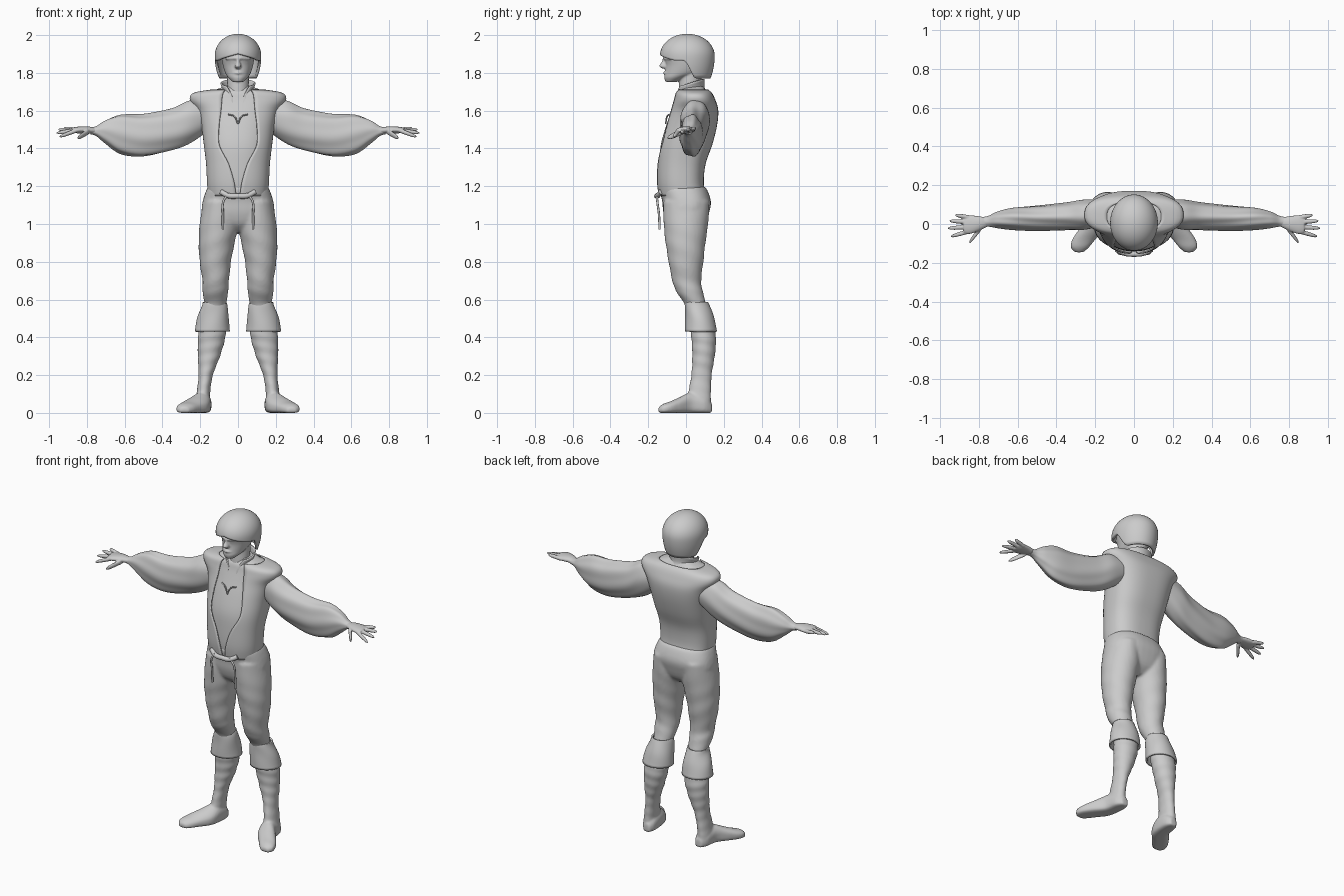
import bpy, bmesh
from math import sin, cos, pi, asin, copysign

if "Cube" in bpy.data.objects:
    bpy.data.objects.remove(bpy.data.objects["Cube"])

GREY = (0.6, 0.6, 0.6, 1)
clay = bpy.data.materials.new("plain grey")
clay.use_nodes = True
clay.diffuse_color = GREY
clay.node_tree.nodes["Principled BSDF"].inputs["Base Color"].default_value = GREY


def smooth_rows(rows, steps):
    """Catmull-Rom interpolation between section rows."""
    result = []
    for i in range(len(rows) - 1):
        before, a, b = rows[max(i - 1, 0)], rows[i], rows[i + 1]
        after = rows[min(i + 2, len(rows) - 1)]
        for k in range(steps):
            t = k / steps
            result.append([q + t * (r - p) / 2 + t * t * (p - 2.5 * q + 2 * r - s / 2)
                           + t ** 3 * (3 * q - p - 3 * r + s) / 2
                           for p, q, r, s in zip(before, a, b, after)])
    return result + [list(rows[-1])]


def loft(bm, axis, rows, front=1, back=1, fold=(0, 0, 0), is_open=False,
         tilt=0, sides=40, steps=4):
    """Skin sections: position on axis, then low and high bounds of the other two axes."""
    rows = smooth_rows(rows, steps)
    amp, count, twist = fold
    rings = []
    for i, row in enumerate(rows):
        s, a_low, a_high, b_low, b_high = row[:5]
        t = i / (len(rows) - 1)
        gap = 0
        if is_open:
            gap = asin(min(1, max(0, row[5] / a_high)) ** (1 / front))
        ring = []
        for k in range(sides + is_open):
            angle = -pi / 2 + gap + (2 * pi - 2 * gap) * k / sides
            power = back if sin(angle) > 0 else front
            size = 1 + amp * sin(count * angle + twist * t) * sin(pi * t)
            a, b = [(lo + hi) / 2 + (hi - lo) / 2 * size * copysign(abs(f) ** power, f)
                    for lo, hi, f in ((a_low, a_high, cos(angle)), (b_low, b_high, sin(angle)))]
            spot = {"x": (s, a, b), "y": (a, s, b), "z": (a, b, s + tilt * b)}[axis]
            ring.append(bm.verts.new(spot))
        rings.append(ring)
    for low, high in zip(rings, rings[1:]):
        for k in range(sides):
            n = (k + 1) % len(low)
            bm.faces.new((low[k], low[n], high[n], high[k]))
    if not is_open:
        bm.faces.new(rings[0][::-1])
        bm.faces.new(rings[-1])


def digit(bm, start, end, radius):
    """Tapered finger running along x."""
    rows = []
    for t, scale in ((0, 1), (0.5, 0.95), (0.85, 0.75), (1, 0.25)):
        x, y, z = [p + (q - p) * t for p, q in zip(start, end)]
        r = radius * scale
        rows.append((x, y - r, y + r, z - r, z + r))
    loft(bm, "x", rows, sides=12)


def finish(name, bm, mirror=False, voxel=0, thick=0, blur=4):
    bmesh.ops.recalc_face_normals(bm, faces=bm.faces)
    mesh = bpy.data.meshes.new(name)
    bm.to_mesh(mesh)
    bm.free()
    obj = bpy.data.objects.new(name, mesh)
    bpy.context.collection.objects.link(obj)
    mesh.materials.append(clay)
    if mirror:
        obj.modifiers.new("Mirror", "MIRROR").use_mirror_merge = False
    if thick:
        solid = obj.modifiers.new("Thickness", "SOLIDIFY")
        solid.thickness = thick
        solid.offset = 0
    if voxel:
        remesh = obj.modifiers.new("Blend", "REMESH")
        remesh.mode = "VOXEL"
        remesh.voxel_size = voxel
        remesh.use_smooth_shade = True
        soften = obj.modifiers.new("Soften", "SMOOTH")
        soften.iterations = blur
    bpy.ops.object.select_all(action="DESELECT")
    obj.select_set(True)
    bpy.context.view_layer.objects.active = obj
    bpy.ops.object.shade_smooth_by_angle(angle=0.8)
    return obj


def upright(rows, shrink=0):
    """Symmetric sections: height, half width, front, back, opening."""
    return [(z, shrink - w, w - shrink, f + shrink, b - shrink, gap)
            for z, w, f, b, gap in rows]


def cord(name, points, radius):
    curve = bpy.data.curves.new(name, "CURVE")
    curve.dimensions = "3D"
    curve.bevel_depth = radius
    curve.use_fill_caps = True
    spline = curve.splines.new("BEZIER")
    spline.bezier_points.add(len(points) - 1)
    for knot, spot in zip(spline.bezier_points, points):
        knot.co = spot
        knot.handle_left_type = knot.handle_right_type = "AUTO"
    curve.materials.append(clay)
    bpy.context.collection.objects.link(bpy.data.objects.new(name, curve))


# Shirt body and the open vest over it
torso = [(1.15, .155, -.14, .1, .01), (1.22, .16, -.15, .09, .02),
         (1.32, .165, -.15, .1, .05), (1.42, .177, -.143, .135, .1),
         (1.52, .19, -.115, .16, .1), (1.6, .212, -.085, .167, .09),
         (1.655, .25, -.065, .152, .085), (1.69, .235, -.055, .135, .08),
         (1.708, .14, -.045, .115, .07), (1.73, .08, -.03, .1, .06)]
bm = bmesh.new()
loft(bm, "z", upright(torso, .01), .9, .75)
finish("shirt", bm)
bm = bmesh.new()
loft(bm, "z", upright(torso[:-1]), .9, .75, is_open=True, sides=56)
finish("vest", bm, thick=.008)

# Standing collar
bm = bmesh.new()
loft(bm, "z", upright([(1.65, .1, -.06, .12, .03), (1.69, .077, -.055, .095, .03),
                       (1.74, .09, -.05, .095, .06)]), is_open=True, tilt=.3)
finish("collar", bm, thick=.008)

# Head, with nose, brow and lips blended in
bm = bmesh.new()
loft(bm, "z", upright([(1.6, .07, -.04, .09, 0), (1.7, .058, -.04, .075, 0),
                       (1.82, .058, -.03, .09, 0)]))
loft(bm, "z", upright([(1.752, .028, -.108, -.05, 0), (1.775, .052, -.115, .01, 0),
                       (1.8, .068, -.112, .08, 0), (1.84, .08, -.108, .11, 0),
                       (1.88, .086, -.115, .12, 0), (1.93, .088, -.108, .12, 0),
                       (1.97, .06, -.06, .08, 0)]))
loft(bm, "z", upright([(1.822, .01, -.122, -.09, 0), (1.835, .018, -.142, -.09, 0),
                       (1.86, .01, -.128, -.09, 0), (1.885, .008, -.12, -.09, 0)]))
loft(bm, "x", [(-.065, -.09, -.07, 1.87, 1.88), (0, -.125, -.09, 1.868, 1.888),
               (.065, -.09, -.07, 1.87, 1.88)])
loft(bm, "x", [(-.03, -.105, -.09, 1.797, 1.801), (0, -.122, -.09, 1.79, 1.808),
               (.03, -.105, -.09, 1.797, 1.801)])
finish("head", bm, voxel=.005, blur=3)

# Bowl-cut hair: hem height follows the angle round the head
bm = bmesh.new()
bmesh.ops.create_grid(bm, x_segments=64, y_segments=20, size=1)
for v in bm.verts:
    angle = v.co.x * pi
    away = abs(v.co.x)
    step = min(1, max(0, (away - .45) / .17))
    hem = 1.9 - .035 * min(1, away / .35) - .092 * step * step * (3 - 2 * step)
    turn = (v.co.y + 1) / 2
    z = hem + (2 - hem) * sin(turn * pi / 2)
    lift = (z - 1.89) / .11
    r = max(0, 1 - lift * lift) ** .5 if lift > 0 else 1 - .14 * lift * lift
    v.co = (.116 * r * sin(angle), .007 - .138 * r * cos(angle), z)
bmesh.ops.remove_doubles(bm, verts=bm.verts, dist=.0005)
finish("hair", bm, thick=.014)

# Billowing sleeves
bm = bmesh.new()
loft(bm, "x", [(.15, 0, .12, 1.5, 1.65), (.25, -.03, .125, 1.43, 1.655),
               (.35, -.032, .11, 1.39, 1.61), (.5, -.034, .095, 1.358, 1.58),
               (.62, -.03, .085, 1.372, 1.578), (.7, -.022, .065, 1.425, 1.55),
               (.75, -.014, .042, 1.465, 1.518), (.78, -.014, .036, 1.475, 1.511)],
     fold=(.035, 7, 9), sides=64, steps=6)
finish("sleeves", bm, mirror=True)

# Hands with spread fingers
bm = bmesh.new()
loft(bm, "x", [(.75, -.01, .032, 1.478, 1.508), (.8, -.035, .04, 1.48, 1.517),
               (.85, -.052, .045, 1.48, 1.515), (.878, -.045, .036, 1.485, 1.51)])
for root, tip in ((.034, (.922, .046, 1.508)), (.01, (.952, .016, 1.5)),
                  (-.015, (.96, -.022, 1.482)), (-.038, (.945, -.064, 1.462))):
    digit(bm, (.85, root, 1.497), tip, .012)
digit(bm, (.79, -.02, 1.49), (.85, -.095, 1.455), .016)
finish("hands", bm, mirror=True, voxel=.004, blur=2)

# Trousers: hips and both legs blended together
bm = bmesh.new()
loft(bm, "z", [(.54, .07, .18, 0, .11), (.58, .062, .178, -.01, .105),
               (.64, .052, .188, -.05, .09), (.7, .048, .188, -.073, .08),
               (.8, .037, .203, -.092, .092), (.9, .018, .208, -.108, .103),
               (1, -.002, .203, -.118, .117), (1.12, .01, .185, -.12, .125)],
     fold=(.015, 2, 40), steps=6)
loft(bm, "z", upright([(.96, .04, -.06, .06, 0), (1, .15, -.1, .1, 0),
                       (1.06, .19, -.12, .122, 0), (1.12, .187, -.126, .132, 0),
                       (1.185, .165, -.14, .11, 0), (1.2, .15, -.13, .09, 0)]),
     .85, .8)
finish("trousers", bm, mirror=True, voxel=.009)

# Boots: shaft along z, foot along y
bm = bmesh.new()
loft(bm, "z", [(.04, .148, .23, 0, .133), (.1, .148, .22, .01, .132),
               (.2, .133, .209, .028, .136), (.3, .095, .212, .033, .152),
               (.4, .067, .212, .028, .159), (.48, .065, .2, .02, .14),
               (.57, .07, .175, .01, .11)], fold=(.025, 1, 60), steps=8)
loft(bm, "y", [(.137, .16, .2, 0, .05), (.1, .142, .225, 0, .09),
               (.03, .143, .24, 0, .11), (-.03, .158, .285, 0, .085),
               (-.08, .2, .318, 0, .062), (-.12, .232, .326, 0, .048),
               (-.146, .262, .305, 0, .03)], front=.5)
finish("boots", bm, mirror=True, voxel=.007)

# Flared boot cuffs
bm = bmesh.new()
loft(bm, "z", [(.43, .048, .224, 0, .16, 0), (.5, .052, .21, 0, .145, 0),
               (.56, .06, .188, -.002, .122, 0), (.585, .066, .182, 0, .112, 0)],
     fold=(.03, 3, 5), is_open=True)
bmesh.ops.remove_doubles(bm, verts=bm.verts, dist=.0005)
finish("boot_cuffs", bm, mirror=True, thick=.01)

# Waist tie, hanging cords and neck lacing
cord("waist_tie", [(-.09, -.132, 1.17), (-.05, -.15, 1.15), (0, -.155, 1.148),
                   (.05, -.15, 1.15), (.09, -.132, 1.17)], .014)
for side, label in ((1, "left"), (-1, "right")):
    cord(label + "_hanging_cord", [(side * .05, -.155, 1.16), (side * .077, -.152, 1.12),
                                   (side * .08, -.143, 1.05), (side * .08, -.14, .97)], .006)
    cord(label + "_neck_lace", [(side * .05, -.088, 1.58), (side * .02, -.1, 1.57),
                                (0, -.108, 1.53)], .004)
